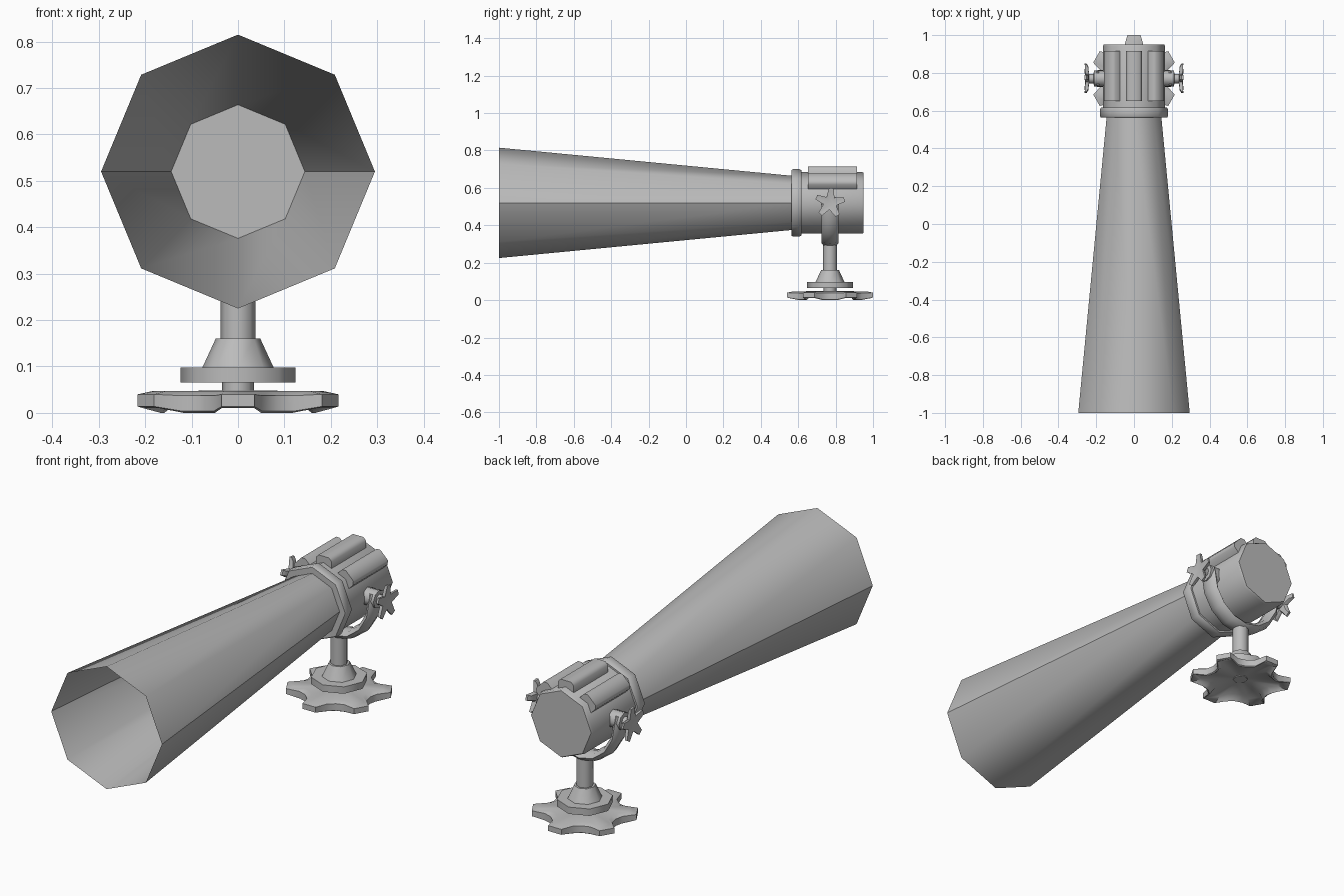
import bpy, bmesh
from math import sin, cos, pi, radians
from mathutils import Vector

cube = bpy.data.objects.get("Cube")
if cube:
    bpy.data.objects.remove(cube)

LAMP_Z = 0.52   # height of the lamp axis
STAND_Y = 0.77  # stand position along the lamp

grey = bpy.data.materials.new("plain_grey")
grey.use_nodes = True
grey.diffuse_color = (0.5, 0.5, 0.5, 1)
grey.node_tree.nodes["Principled BSDF"].inputs["Base Color"].default_value = (0.5, 0.5, 0.5, 1)


def loft(name, rings, cap_start=True, cap_end=True, closed=True, angle=50):
    """Skin a list of point rings into one object."""
    bm = bmesh.new()
    rows = [[bm.verts.new(p) for p in ring] for ring in rings]
    n = len(rows[0])
    for a, b in zip(rows, rows[1:]):
        for i in range(n if closed else n - 1):
            j = (i + 1) % n
            bm.faces.new((a[i], a[j], b[j], b[i]))
    if cap_start:
        bm.faces.new(rows[0][::-1])
    if cap_end:
        bm.faces.new(rows[-1])
    bmesh.ops.recalc_face_normals(bm, faces=bm.faces)
    mesh = bpy.data.meshes.new(name)
    bm.to_mesh(mesh)
    bm.free()
    mesh.materials.append(grey)
    mesh.polygons.foreach_set("use_smooth", [True] * len(mesh.polygons))
    mesh.set_sharp_from_angle(angle=radians(angle))
    obj = bpy.data.objects.new(name, mesh)
    bpy.context.scene.collection.objects.link(obj)
    return obj


def lamp_ring(r, y, angles=range(0, 360, 45)):
    return [(r * cos(radians(a)), y, LAMP_Z + r * sin(radians(a))) for a in angles]


def stand_ring(r, z, n=8):
    return [(r * cos(2 * pi * i / n), STAND_Y + r * sin(2 * pi * i / n), z) for i in range(n)]


def side_ring(r, x, n=8):
    return [(x, STAND_Y + r * cos(2 * pi * i / n), LAMP_Z + r * sin(2 * pi * i / n)) for i in range(n)]


# Light beam: two open half cones, so the side seams stay crisp
for name, start in (("beam_upper", 0), ("beam_lower", 180)):
    arc = range(start, start + 181, 45)
    loft(name, [lamp_ring(0.295, -1, arc), lamp_ring(0.144, 0.575, arc)],
         cap_start=False, cap_end=False, closed=False)

# Lamp housing and front collar
loft("lamp_housing", [lamp_ring(0.165, 0.575), lamp_ring(0.165, 0.94), lamp_ring(0.16, 0.95)])
loft("lamp_collar", [lamp_ring(r, y) for r, y in
     ((0.146, 0.565), (0.176, 0.565), (0.18, 0.572), (0.18, 0.607), (0.174, 0.618), (0.15, 0.618))],
     cap_start=False, cap_end=False)

# Cooling fins over the upper housing
for name, turn in (("fin_left", 45), ("fin_top", 90), ("fin_right", 135)):
    out = Vector((cos(radians(turn)), 0, sin(radians(turn))))
    side = Vector((-out.z, 0, out.x))
    section = ((-0.042, 0.14), (-0.042, 0.18), (-0.028, 0.195),
               (0.028, 0.195), (0.042, 0.18), (0.042, 0.14))
    loft(name, [[side * s + out * r + Vector((0, y, LAMP_Z)) for s, r in section]
                for y in (0.652, 0.915)])

# Yoke: a flattened tube bent under the housing
yoke = []
for step in range(-1, 10):
    t = pi + pi * min(max(step, 0), 8) / 8
    rise = 0.03 if step in (-1, 9) else 0
    centre = Vector((0.192 * cos(t), STAND_Y, LAMP_Z + 0.215 * sin(t) + rise))
    out = Vector((cos(t), 0, sin(t)))
    wide = 0.035 if rise else 0.046
    yoke.append([centre + out * 0.022 * cos(a) + Vector((0, wide * sin(a), 0))
                 for a in (pi * k / 4 for k in range(8))])
loft("yoke", yoke)

# Pivot pins and star knobs on both sides
for label, s in (("left", 1), ("right", -1)):
    loft("pivot_" + label, [side_ring(r, s * x) for r, x in
         ((0.042, 0.15), (0.042, 0.212), (0.025, 0.214), (0.025, 0.25))])
    star = []
    for x, grow in ((0.238, 0.8), (0.247, 1), (0.257, 1), (0.253, 0.6)):
        ring = []
        for k in range(5):
            for turn, r in ((-9, 0.08), (9, 0.08), (36, 0.036)):
                a = radians(13 + 72 * k + turn)
                lean = 0.004 if r > 0.05 else 0
                ring.append((s * (x + lean), STAND_Y + grow * r * cos(a),
                             LAMP_Z + grow * r * sin(a)))
        star.append(ring)
    loft("knob_" + label, star)

# Stand: pole, flared foot, disc and stub
loft("pole", [stand_ring(0.038, z) for z in (0.15, 0.31)])
loft("flared_foot", [stand_ring(0.078, 0.095), stand_ring(0.048, 0.16)])
loft("stand_disc", [stand_ring(0.124, 0.065), stand_ring(0.124, 0.098)])
loft("stub", [stand_ring(0.034, 0.026), stand_ring(0.034, 0.07)])


# Six-lobed base wheel, hollowed underneath
def wheel_ring(scale, z_lobe, z_valley):
    ring = []
    for k in range(6):
        for turn, r, lobe in ((-8.7, 0.232, 1), (8.7, 0.232, 1), (17, 0.178, 0),
                              (30, 0.165, 0), (43, 0.178, 0)):
            a = radians(90 + 60 * k + turn)
            ring.append((scale * r * cos(a), STAND_Y + scale * r * sin(a),
                         z_lobe if lobe else z_valley))
    return ring


loft("base_wheel", [wheel_ring(0.15, 0.03, 0.03), wheel_ring(0.8, 0.026, 0.024),
                    wheel_ring(0.96, 0.011, 0.0), wheel_ring(1, 0.014, 0.004),
                    wheel_ring(1, 0.04, 0.037), wheel_ring(0.85, 0.047, 0.047),
                    wheel_ring(0.2, 0.048, 0.048)])
